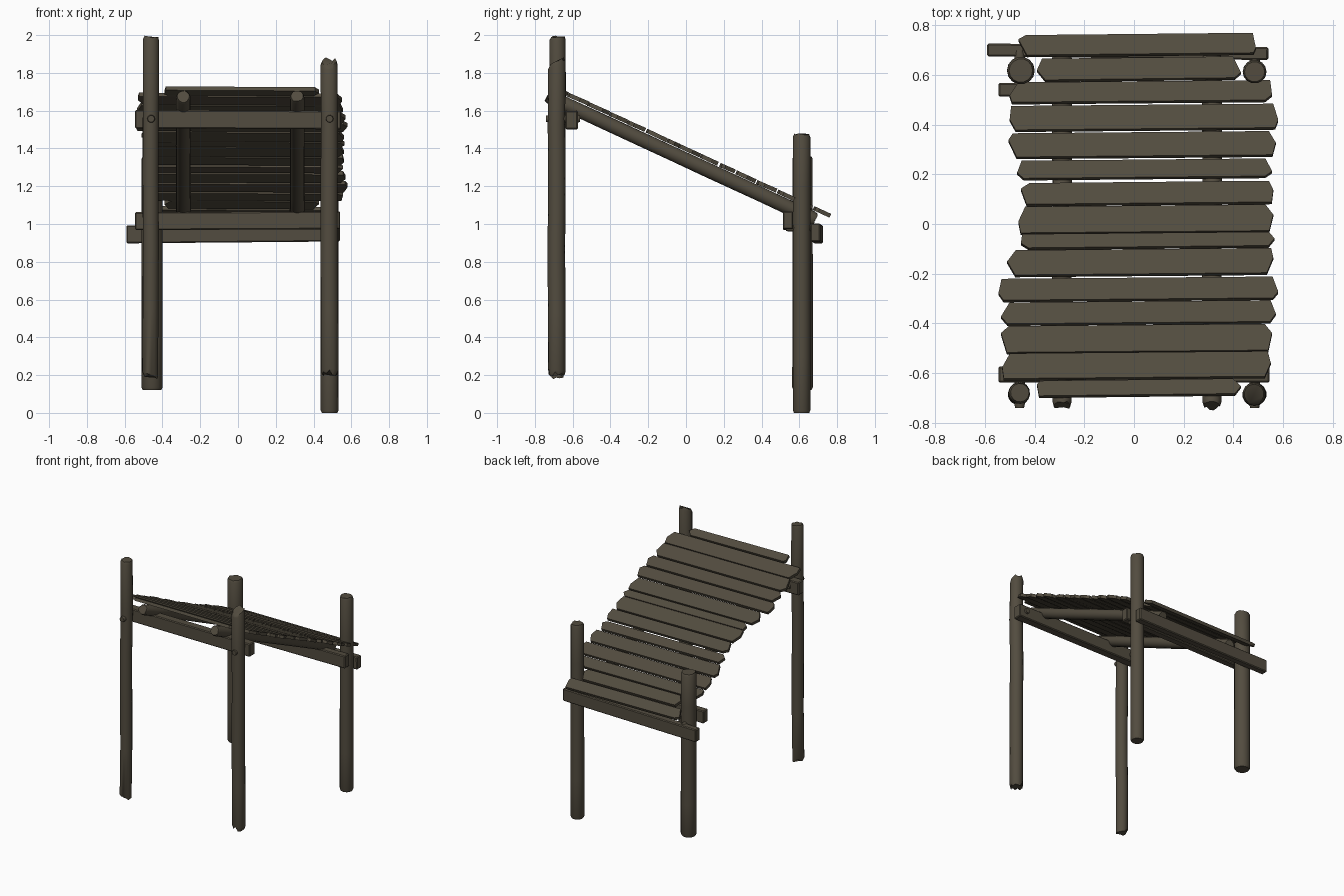
import bpy, bmesh, math, random
from mathutils import Vector, Matrix

random.seed(4)
if "Cube" in bpy.data.objects:
    bpy.data.objects.remove(bpy.data.objects["Cube"])

wood = bpy.data.materials.new("weathered_wood")
wood.use_nodes = True
wood.diffuse_color = (0.085, 0.072, 0.050, 1)
bsdf = wood.node_tree.nodes["Principled BSDF"]
bsdf.inputs["Base Color"].default_value = wood.diffuse_color
bsdf.inputs["Roughness"].default_value = 0.9


def finish(name, bm, smooth=False):
    bmesh.ops.recalc_face_normals(bm, faces=bm.faces)
    mesh = bpy.data.meshes.new(name)
    bm.to_mesh(mesh)
    bm.free()
    mesh.materials.append(wood)
    obj = bpy.data.objects.new(name, mesh)
    bpy.context.collection.objects.link(obj)
    if smooth:
        bpy.ops.object.select_all(action='DESELECT')
        obj.select_set(True)
        bpy.context.view_layer.objects.active = obj
        bpy.ops.object.shade_smooth_by_angle(angle=math.radians(40))
    return obj


def log(name, start, end, r0, r1, wobble=0.0, rough=(0, 0), slant=(0, 0), sides=14):
    """Round timber with worn rims; rough and slant shape the (start, end) cuts."""
    start, end = Vector(start), Vector(end)
    axis = end - start
    length = axis.length
    turn = axis.to_track_quat('Z', 'Y')
    bm = bmesh.new()
    stops = [0, 0.015 / length, 0.2, 0.4, 0.6, 0.8, 1 - 0.015 / length, 1]
    rings = []
    for i, t in enumerate(stops):
        rim = i in (0, len(stops) - 1)
        end_id = 0 if i < 2 else 1 if i > len(stops) - 3 else None
        shift = Vector((random.uniform(-wobble, wobble), random.uniform(-wobble, wobble), 0))
        radius = (r0 + (r1 - r0) * t) * (0.86 if rim else 1)
        ring = []
        for s in range(sides):
            a = math.tau * s / sides
            z = t * length
            if end_id is not None:
                z += slant[end_id] * math.cos(a)
                if rim:
                    z += random.uniform(-1, 1) * rough[end_id]
            p = Vector((radius * math.cos(a), radius * math.sin(a), z)) + shift
            ring.append(bm.verts.new(start + turn @ p))
        rings.append(ring)
    for low, high in zip(rings, rings[1:]):
        for s in range(sides):
            n = (s + 1) % sides
            bm.faces.new((low[s], low[n], high[n], high[s]))
    bm.faces.new(rings[0][::-1])
    bm.faces.new(rings[-1])
    return finish(name, bm, True)


def beam(name, left, right, depth, height):
    """Squared timber between two end centres."""
    left, right = Vector(left), Vector(right)
    bm = bmesh.new()
    bmesh.ops.create_cube(bm, size=1)
    axis = right - left
    frame = Matrix.Translation((left + right) / 2) @ axis.to_track_quat('X', 'Z').to_matrix().to_4x4()
    bm.transform(frame @ Matrix.Diagonal((axis.length, depth, height, 1)))
    bmesh.ops.bevel(bm, geom=bm.edges[:], offset=0.006, segments=1, affect='EDGES')
    return finish(name, bm)


# Roof plane
SLOPE = 0.463
TILT = math.atan(SLOPE)


def rail_z(y):
    return 1.339 - SLOPE * y


def plank(name, x0, x1, y0, y1, thick=0.022):
    """Rough board with broken ends, laid on the sloping rails."""
    half = (y1 - y0) / 2 / math.cos(TILT)
    yc = (y0 + y1) / 2
    skew = 0.005
    chip = [random.uniform(0.005, 0.035) for _ in range(4)]
    mid = [random.uniform(-0.5, 0.5) * half for _ in range(2)]
    outline = [(x0 + chip[0], -half - skew), (x1 - chip[1], -half + skew), (x1, mid[0]),
               (x1 - chip[2], half + skew), (x0 + chip[3], half - skew), (x0, mid[1])]
    bm = bmesh.new()
    base = bm.faces.new([bm.verts.new((x, y, 0)) for x, y in outline])
    top = bmesh.ops.extrude_face_region(bm, geom=[base])["geom"]
    bmesh.ops.translate(bm, vec=(0, 0, thick),
                        verts=[g for g in top if isinstance(g, bmesh.types.BMVert)])
    lean = random.uniform(-0.01, 0.03)
    bm.transform(Matrix.Translation((0, yc, rail_z(yc) + 0.046))
                 @ Matrix.Rotation(lean - TILT, 4, 'X'))
    return finish(name, bm)


# Posts: tall at the front, short at the back
log("front_right_post", (-0.463, -0.685, 0.195), (-0.46, -0.68, 1.99), 0.042, 0.043,
    0.003, (0.012, 0.005), (0.01, 0.004))
log("front_left_post", (0.485, -0.685, 0.21), (0.483, -0.685, 1.855), 0.047, 0.046,
    0.002, (0.02, 0.01), (0.005, -0.02))
log("back_right_post", (-0.455, 0.617, 0.12), (-0.455, 0.617, 1.36), 0.056, 0.055, 0, (0, 0.004))
log("back_left_post", (0.485, 0.612, 0), (0.485, 0.612, 1.475), 0.048, 0.047, 0, (0, 0.004))

# Cross beams
beam("front_beam", (-0.545, -0.605, 1.555), (0.545, -0.605, 1.55), 0.065, 0.098)
beam("back_inner_beam", (-0.545, 0.54, 1.015), (0.54, 0.54, 1.02), 0.055, 0.095)
beam("back_outer_beam", (-0.59, 0.7, 0.945), (0.54, 0.685, 0.955), 0.052, 0.095)

# Pegs through the posts
for side, x in (("right", -0.46), ("left", 0.485)):
    log("front_peg_" + side, (x, -0.74, 1.557), (x, -0.56, 1.557), 0.021, 0.021, sides=10)
    log("back_peg_" + side, (x, 0.53, 0.98), (x, 0.7, 0.98), 0.021, 0.021, sides=10)

# Sloping rails
for side, x in (("right", -0.29), ("left", 0.313)):
    log("roof_rail_" + side, (x, -0.73, rail_z(-0.73)), (x, 0.68, rail_z(0.68)),
        0.038, 0.04, 0.001, (0.008, 0.008))

# Roof planks from front to back: x start, x end, y start, y end
rows = [(-.39, .43, -.695, -.635), (-.53, .55, -.625, -.525), (-.535, .555, -.52, -.415),
        (-.535, .57, -.405, -.32), (-.545, .58, -.31, -.225), (-.51, .56, -.21, -.11),
        (-.455, .565, -.1, -.045), (-.465, .56, -.04, .065), (-.455, .56, .075, .16),
        (-.47, .555, .18, .25), (-.505, .57, .265, .36), (-.5, .58, .375, .47),
        (-.5, .555, .485, .565), (-.39, .43, .575, .66), (-.465, .49, .675, .755)]
for i, row in enumerate(rows):
    plank(f"roof_plank_{i + 1}", *row)
